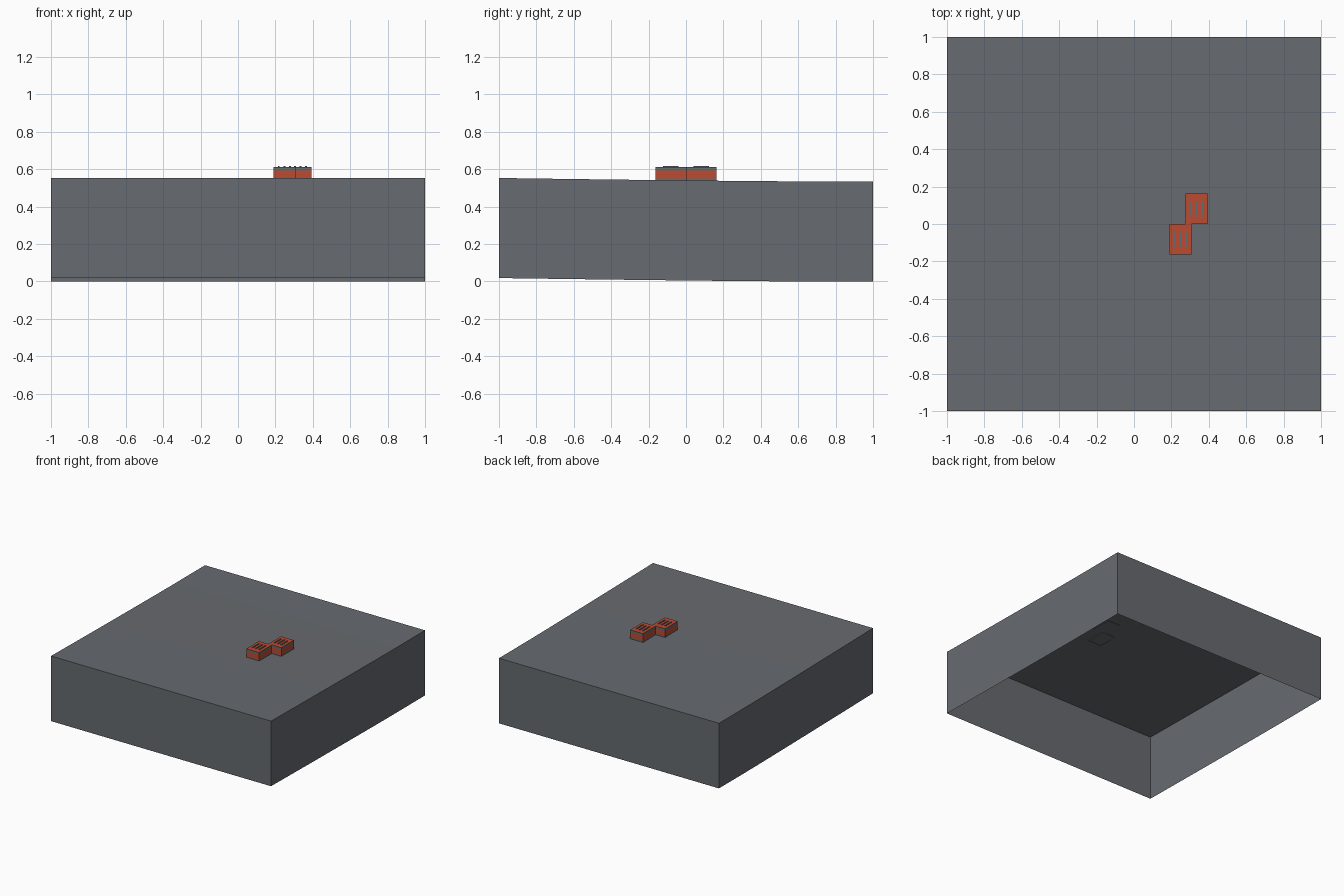
import bpy
import bmesh
from mathutils import Matrix, Vector

cube = bpy.data.objects.get("Cube")
if cube:
    bpy.data.objects.remove(cube, do_unlink=True)


def material(name, rgb):
    m = bpy.data.materials.new(name)
    m.use_nodes = True
    m.diffuse_color = (*rgb, 1)
    m.node_tree.nodes["Principled BSDF"].inputs["Base Color"].default_value = (*rgb, 1)
    return m


grey = material("slate grey", (0.135, 0.145, 0.16))
orange = material("brick orange", (0.50, 0.07, 0.03))


def finish(name, bm):
    bmesh.ops.recalc_face_normals(bm, faces=bm.faces)
    mesh = bpy.data.meshes.new(name)
    bm.to_mesh(mesh)
    bm.free()
    mesh.materials.append(grey)
    mesh.materials.append(orange)
    obj = bpy.data.objects.new(name, mesh)
    bpy.context.collection.objects.link(obj)
    return obj


def lift(y):
    # gentle rise of the ground towards the front
    return 0.018 * max(0, (0.6 - y) / 1.6) ** 1.3


# Ground slab: gently sloping sheet with thin skirt walls, open underneath
bm = bmesh.new()
bmesh.ops.create_grid(bm, x_segments=16, y_segments=16, size=1)
for v in bm.verts:
    v.co.z = 0.535 + lift(v.co.y)
rim = [e for e in bm.edges if e.is_boundary]
skirt = bmesh.ops.extrude_edge_only(bm, edges=rim)["geom"]
for v in skirt:
    if isinstance(v, bmesh.types.BMVert):
        v.co.z -= 0.535
finish("ground_slab", bm)


def box(bm, centre, size):
    bmesh.ops.create_cube(bm, matrix=Matrix.Translation(centre) @ Matrix.Diagonal((*size, 1)))


def block(name, x, y):
    # Body with an orange side band and orange top
    bm = bmesh.new()
    box(bm, (x, y, 0.573), (0.117, 0.163, 0.076))
    for z in (0.55, 0.592):
        bmesh.ops.bisect_plane(bm, geom=bm.verts[:] + bm.edges[:] + bm.faces[:],
                               plane_co=Vector((0, 0, z)), plane_no=Vector((0, 0, 1)))
    bm.normal_update()
    for f in bm.faces:
        z = f.calc_center_median().z
        f.material_index = int(z > 0.61 or 0.55 < z < 0.592)
    finish(name + "_body", bm)
    # Raised slats on top
    bm = bmesh.new()
    for i in (-1, 0, 1):
        box(bm, (x + 0.03 * i, y, 0.612), (0.01, 0.083, 0.008))
    finish(name + "_slats", bm)


block("front_block", 0.248, -0.0815)
block("back_block", 0.334, 0.0825)
